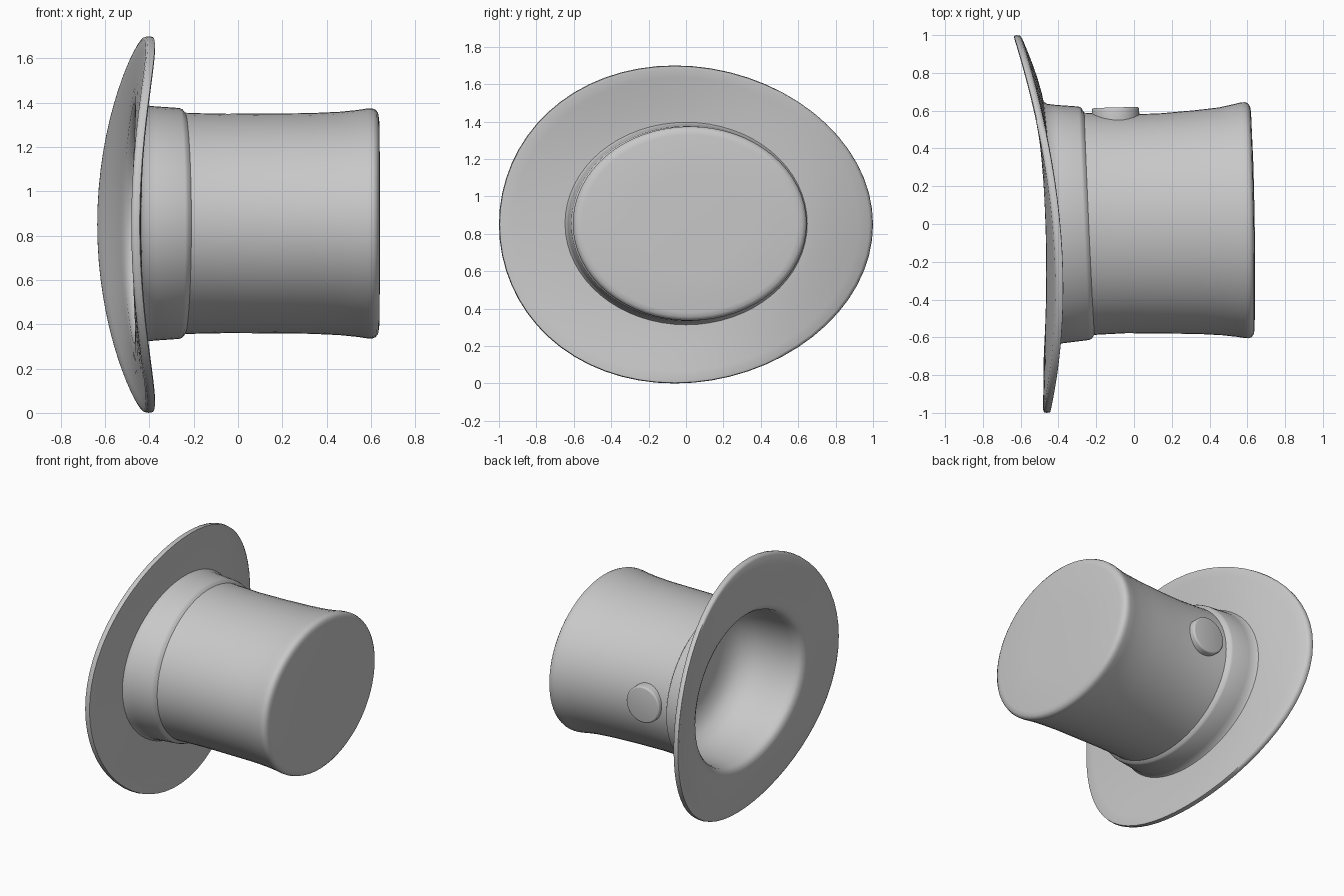
import bpy, bmesh, math
from mathutils import Matrix

cube = bpy.data.objects.get("Cube")
if cube:
    bpy.data.objects.remove(cube, do_unlink=True)

SEG = 64
ZC = 0.855  # height of the hat's axis

felt = bpy.data.materials.new("grey_felt")
felt.use_nodes = True
grey = (0.58, 0.58, 0.58, 1.0)
felt.diffuse_color = grey
felt.node_tree.nodes["Principled BSDF"].inputs["Base Color"].default_value = grey


def finish(name, bm, angle=40):
    bmesh.ops.recalc_face_normals(bm, faces=bm.faces)
    mesh = bpy.data.meshes.new(name)
    bm.to_mesh(mesh)
    bm.free()
    mesh.materials.append(felt)
    ob = bpy.data.objects.new(name, mesh)
    bpy.context.collection.objects.link(ob)
    bpy.ops.object.select_all(action="DESELECT")
    ob.select_set(True)
    bpy.context.view_layer.objects.active = ob
    bpy.ops.object.shade_smooth_by_angle(angle=math.radians(angle))
    return ob


def loft(name, rings, cap_start=False, cap_end=False, angle=40):
    """Skin a list of ring functions, each mapping an angle to a point."""
    bm = bmesh.new()
    loops = [[bm.verts.new(ring(2 * math.pi * i / SEG)) for i in range(SEG)]
             for ring in rings]
    for a, b in zip(loops, loops[1:]):
        for i in range(SEG):
            j = (i + 1) % SEG
            bm.faces.new((a[i], a[j], b[j], b[i]))
    if cap_start:
        bm.faces.new(loops[0])
    if cap_end:
        bm.faces.new(loops[-1])
    return finish(name, bm, angle)


def oval(x, a, b, yc=0.0, tilt=0.0, bend=0.0):
    """Oval ring around the x axis, leaning by tilt and curved by bend."""
    def ring(t):
        y = yc + a * math.cos(t)
        return (x + tilt * y + bend * y * y, y, ZC + b * math.sin(t))
    return ring


def brim_ring(t, drop=0.0):
    """Ring of the brim: t = 0 at the crown, t = 1 at the outer edge."""
    def ring(th):
        c, s = math.cos(th), math.sin(th)
        yi, zi = 0.62 * c, ZC + 0.52 * s
        yo, zo = c - 0.06 * s * s, 0.85 + 0.85 * s
        xi = -0.43 - 0.032 * yi - 0.065 * yi * yi
        xo = -0.382 - 0.08 * c - 0.138 * c * c
        k = max(t, 0.0) ** 1.35
        return (xi + (xo - xi) * k - drop,
                yi + (yo - yi) * t, zi + (zo - zi) * t)
    return ring


# Brim with its underside and the hollow lining, from the hollow floor outwards
lining = [(0.00, 0.10, 0.08), (0.00, 0.36, 0.29), (-0.02, 0.46, 0.38),
          (-0.07, 0.53, 0.44), (-0.15, 0.57, 0.475), (-0.28, 0.585, 0.49),
          (-0.40, 0.592, 0.495)]
rings = [oval(x, a, b, 0, -0.03, -0.03) for x, a, b in lining]
rings += [brim_ring(-0.05, 0.012), brim_ring(0.0, 0.03), brim_ring(0.07, 0.04)]
rings += [brim_ring(t, 0.042) for t in (0.2, 0.4, 0.6, 0.8, 0.95)]
rings += [brim_ring(0.99, 0.037), brim_ring(1.0, 0.022), brim_ring(0.99, 0.004)]
rings += [brim_ring(t) for t in (0.95, 0.8, 0.6, 0.4, 0.2, 0.06, 0.0)]
loft("brim", rings, cap_start=True, angle=60)

# Hat band, slightly conical, flaring into the brim
loft("hat_band", [
    oval(-0.435, 0.650, 0.545, 0, -0.032, -0.06),
    oval(-0.415, 0.636, 0.533, 0, -0.032, -0.06),
    oval(-0.380, 0.631, 0.529, 0, -0.035, -0.04),
    oval(-0.265, 0.618, 0.521, 0.004, -0.045),
    oval(-0.252, 0.612, 0.516, 0.004, -0.045),
    oval(-0.235, 0.585, 0.494, 0.0, -0.045),
], angle=50)

# Crown with a flared, rounded top edge and a flat top
crown = [(-0.30, 0.592, 0.503, 0.0), (-0.20, 0.586, 0.498, 0.0),
         (-0.05, 0.578, 0.495, 0.0), (0.15, 0.583, 0.496, 0.003),
         (0.33, 0.592, 0.498, 0.010), (0.46, 0.603, 0.504, 0.014),
         (0.54, 0.615, 0.512, 0.018), (0.585, 0.624, 0.519, 0.02),
         (0.607, 0.625, 0.519, 0.02), (0.622, 0.618, 0.513, 0.02),
         (0.632, 0.602, 0.499, 0.02), (0.636, 0.575, 0.475, 0.02),
         (0.639, 0.30, 0.25, 0.02)]
loft("crown", [oval(x, a, b, yc, -0.016, -0.02 if x > 0.5 else 0)
               for x, a, b, yc in crown], cap_end=True, angle=60)

# Round button on the back of the crown
bm = bmesh.new()
bmesh.ops.create_cone(bm, cap_ends=True, segments=40, radius1=0.125,
                      radius2=0.125, depth=0.07)
rim = [e for e in bm.edges if all(v.co.z > 0 for v in e.verts)]
bmesh.ops.bevel(bm, geom=rim, offset=0.012, segments=3, affect="EDGES", profile=0.5)
bmesh.ops.transform(bm, verts=bm.verts, matrix=Matrix.Translation((-0.097, 0.582, 0.885))
                    @ Matrix.Rotation(math.radians(-90), 4, "X")
                    @ Matrix.Rotation(math.radians(-1.5), 4, "Y"))
finish("button", bm, 50)
